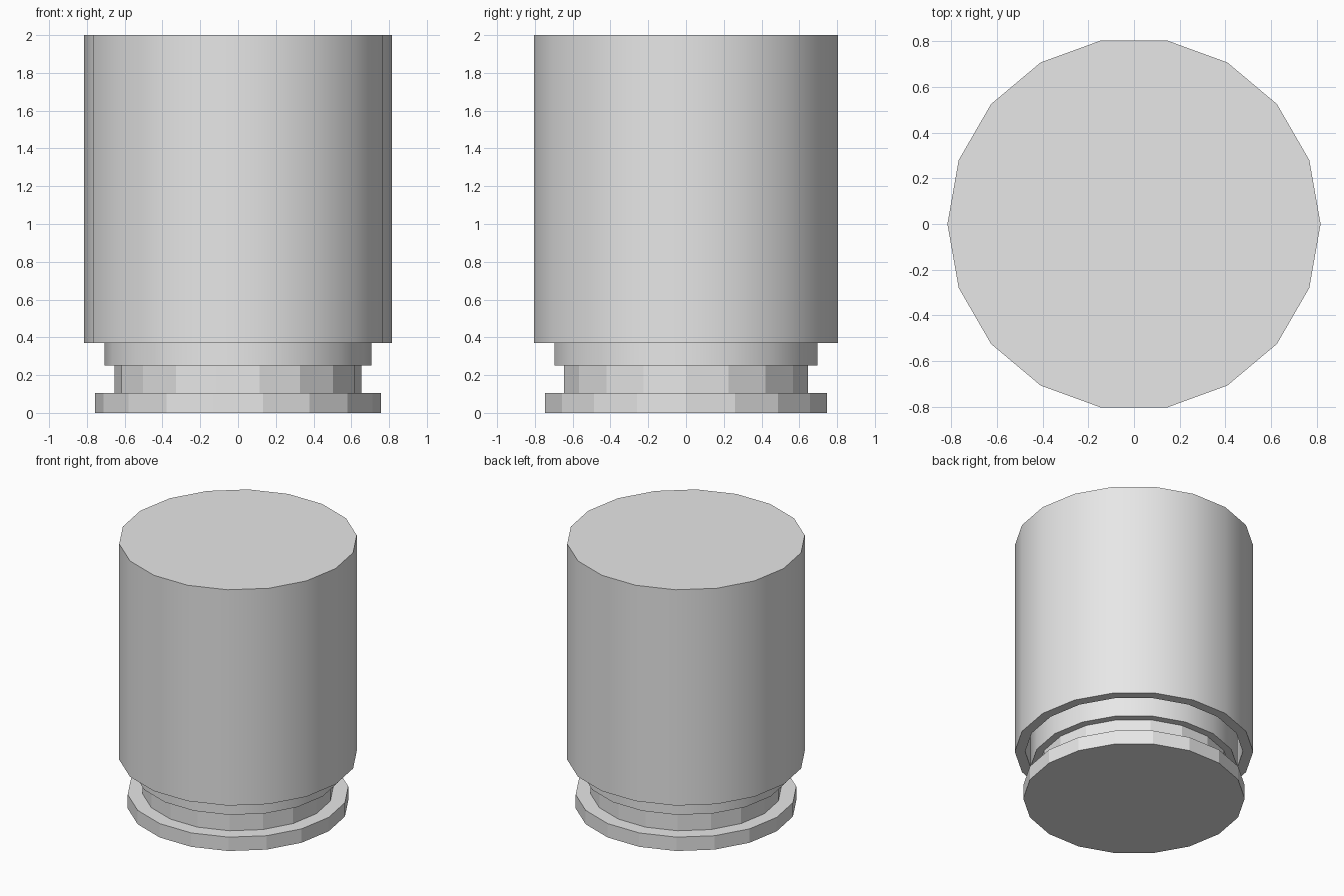
import bpy
import bmesh
from math import cos, sin, tau

cube = bpy.data.objects.get("Cube")
if cube:
    bpy.data.objects.remove(cube, do_unlink=True)

SIDES = 18
GREY = (0.8, 0.8, 0.8, 1)

grey = bpy.data.materials.new("light_grey")
grey.use_nodes = True
grey.diffuse_color = GREY
grey.node_tree.nodes["Principled BSDF"].inputs["Base Color"].default_value = GREY


def lathe(name, profile, smooth):
    """Spin a (radius, z) profile into a faceted solid, capping both ends."""
    bm = bmesh.new()
    rings = [[bm.verts.new((r * cos(tau * i / SIDES), r * sin(tau * i / SIDES), z))
              for i in range(SIDES)] for r, z in profile]
    for low, high in zip(rings, rings[1:]):
        for i in range(SIDES):
            j = (i + 1) % SIDES
            bm.faces.new((low[i], low[j], high[j], high[i]))
    bm.faces.new(rings[0])
    bm.faces.new(rings[-1])
    bmesh.ops.recalc_face_normals(bm, faces=bm.faces)
    mesh = bpy.data.meshes.new(name)
    bm.to_mesh(mesh)
    bm.free()
    mesh.materials.append(grey)
    obj = bpy.data.objects.new(name, mesh)
    bpy.context.collection.objects.link(obj)
    if smooth:
        bpy.ops.object.select_all(action='DESELECT')
        obj.select_set(True)
        bpy.context.view_layer.objects.active = obj
        bpy.ops.object.shade_smooth_by_angle()
    return obj


# Foot disc and narrow neck, both faceted
lathe("base_disc", [(0.758, 0), (0.758, 0.105)], False)
lathe("neck", [(0.655, 0.105), (0.655, 0.25)], False)

# Collar that rises inside the hollow body
lathe("collar", [(0.708, 0.25), (0.708, 1.93)], True)

# Upside-down cup: inner ceiling, inner wall, rim, outer wall, top
lathe("body", [(0.745, 1.93), (0.745, 0.37), (0.816, 0.37), (0.816, 2)], True)
